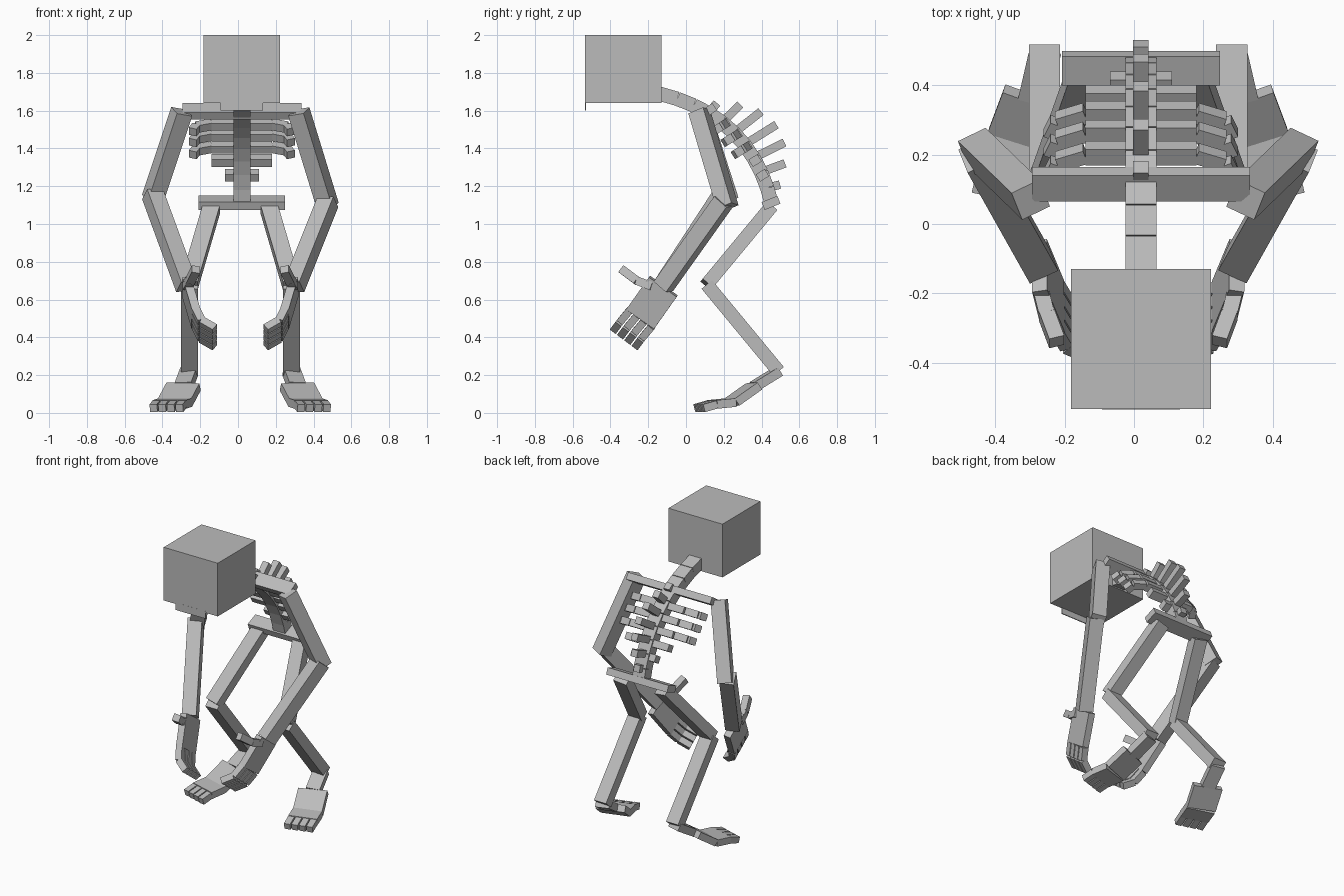
import bpy
import math
from mathutils import Matrix, Vector

default_cube = bpy.data.objects.get("Cube")
if default_cube:
    bpy.data.objects.remove(default_cube, do_unlink=True)

GREY = (.5, .5, .5, 1)
bone = bpy.data.materials.new("bone_grey")
bone.use_nodes = True
bone.diffuse_color = GREY
bone.node_tree.nodes["Principled BSDF"].inputs["Base Color"].default_value = GREY

SIDEWAYS = Vector((1, 0, 0))
MIDDLE = SIDEWAYS * .02
THICK = .09          # main bones
THIN = THICK / 2     # ribs, plates, fingers and toes


def beam(name, start, end, width, depth, width_direction=SIDEWAYS):
    """Square-ended bar whose width runs along width_direction."""
    axis = (end - start).normalized()
    across = (width_direction - axis * width_direction.dot(axis)).normalized()
    rotation = Matrix((across, axis.cross(across), axis)).transposed().to_4x4()
    scale = Matrix.Diagonal((width, depth, (end - start).length, 1))
    bpy.ops.mesh.primitive_cube_add(size=1)
    bar = bpy.context.object
    bar.name = name
    bar.data.transform(Matrix.Translation((start + end) / 2) @ rotation @ scale)
    bar.data.materials.append(bone)


def chain(name, points, width, depth, width_direction=SIDEWAYS):
    """Bars laid end to end through the points."""
    for number, (start, end) in enumerate(zip(points, points[1:]), start=1):
        beam(f"{name}_{number}", start, end, width, depth, width_direction)


def crossbar(name, centre, half_length, width, depth, width_direction):
    reach = SIDEWAYS * half_length
    beam(name, centre - reach, centre + reach, width, depth, width_direction)


# The spine is one curve from the skull to the pelvis
NECK = MIDDLE + Vector((0, -.14, 1.69))
BEND = MIDDLE + Vector((0, .35, 1.57))
TAIL = MIDDLE + Vector((0, .455, 1.1))


def spine_point(t):
    return NECK.lerp(BEND, t).lerp(BEND.lerp(TAIL, t), t)


def spine_outward(t):
    along = (BEND - NECK).lerp(TAIL - BEND, t).normalized()
    return SIDEWAYS.cross(along) * -1 if along.y < 0 else along.cross(SIDEWAYS) * -1


chain("vertebra", [spine_point(step / 10) for step in range(11)], THICK, .075)

# Spines along the back, longest in the middle
for step in range(7):
    t = .3 + step / 10
    outward = (spine_outward(t) + Vector((0, .2, 0))).normalized()
    length = .07 + .13 * math.sin(math.pi * step / 6)
    beam(f"back_spine_{step + 1}", spine_point(t), spine_point(t) + outward * length, THIN, THIN)

# Skull block with a thin jaw plate at its front
SKULL = MIDDLE + Vector((0, -.332, 1.64))
UP = Vector((0, 0, 1))
beam("head", SKULL, SKULL + UP * .36, .405, .405)
jaw = SKULL - Vector((0, .2, 0))
beam("jaw_plate", jaw - UP * .04, jaw + UP * .01, .225, .006)

# Shoulder and pelvis bars, tipped down toward the front
crossbar("shoulder_bar", MIDDLE + Vector((0, .115, 1.596)), .315, THICK, THIN, Vector((0, 3, 2)))
crossbar("pelvis_bar", MIDDLE + Vector((0, .45, 1.112)), .228, THICK, THIN, Vector((0, 5, 2)))

# Three curved pairs of ribs, then two short straight ones
forward = Vector((0, -.8, -.5))
for step, half in enumerate((.16, .16, .16, .16, .09)):
    centre = spine_point(.42 + step / 10)
    crossbar(f"rib_{step + 1}", centre, half, .055, THIN, forward)
    if step < 3:
        for sign, side in ((1, "left"), (-1, "right")):
            out = SIDEWAYS * sign
            bends = [centre + out * half, centre + out * .24 + forward * .03,
                     centre + out * .26 + forward * .08]
            chain(f"{side}_rib_{step + 1}_curve", bends, THIN, THIN, forward)


def fan(name, centre, spread, steps):
    """Four fingers or toes side by side, each following the same steps."""
    for number in range(4):
        points = [centre + spread * (number - 1.5) * .048]
        for step in steps:
            points.append(points[-1] + step)
        chain(f"{name}_{number + 1}", points, .04, .042, spread)


def limbs(sign, side, elbow_height):
    def vec(x, y, z):
        return Vector((sign * x, y, z))

    def joint(x, y, z):
        return MIDDLE * .6 + vec(x, y, z)

    # Arm, elbow turned out and back
    turn = vec(5, -2, 0) if sign > 0 else Vector((5, 2, 0))
    elbow = joint(.465, .22, elbow_height)
    wrist = joint(.285, -.12, .67)
    beam(f"{side}_upper_arm", joint(.31, .07, 1.595), elbow, THICK, THICK, turn)
    beam(f"{side}_forearm", elbow + vec(0, -.02, .03), wrist, THICK, THICK, turn)

    # Hand: flat palm, bent thumb and curled fingers
    across = Vector((0, .8, -.6))
    knuckles = wrist + vec(-.05, -.12, -.17)
    beam(f"{side}_palm", wrist, knuckles, .18, THIN, across)
    thumb = wrist + vec(0, -.06, 0)
    chain(f"{side}_thumb", [thumb, thumb + vec(-.02, -.08, .03), thumb + vec(-.05, -.16, .09)],
          THIN, THIN)
    fan(f"{side}_finger", knuckles, across, [vec(-.03, -.05, -.06), vec(-.07, -.03, -.04)])

    # Leg, bent sharply at the knee
    knee = joint(.27, .11, .68)
    heel = joint(.27, .49, .22)
    beam(f"{side}_thigh", joint(.15, .45, 1.09), knee, THICK, .072)
    beam(f"{side}_shin", knee, heel, THICK, .072)

    # Foot: ankle, sloping instep, flat ball and toes, turned outward
    splay = Vector((.95, .3 * sign, 0))
    ankle = joint(.3, .36, .14)
    arch = joint(.345, .24, .055)
    ball = joint(.375, .14, .045)
    beam(f"{side}_ankle", heel, ankle, THICK, .05, splay)
    chain(f"{side}_foot", [ankle, arch, ball], .185, THIN, splay)
    fan(f"{side}_toe", ball, splay, [vec(.016, -.07, -.02)])


limbs(1, "left", 1.09)
limbs(-1, "right", 1.13)
